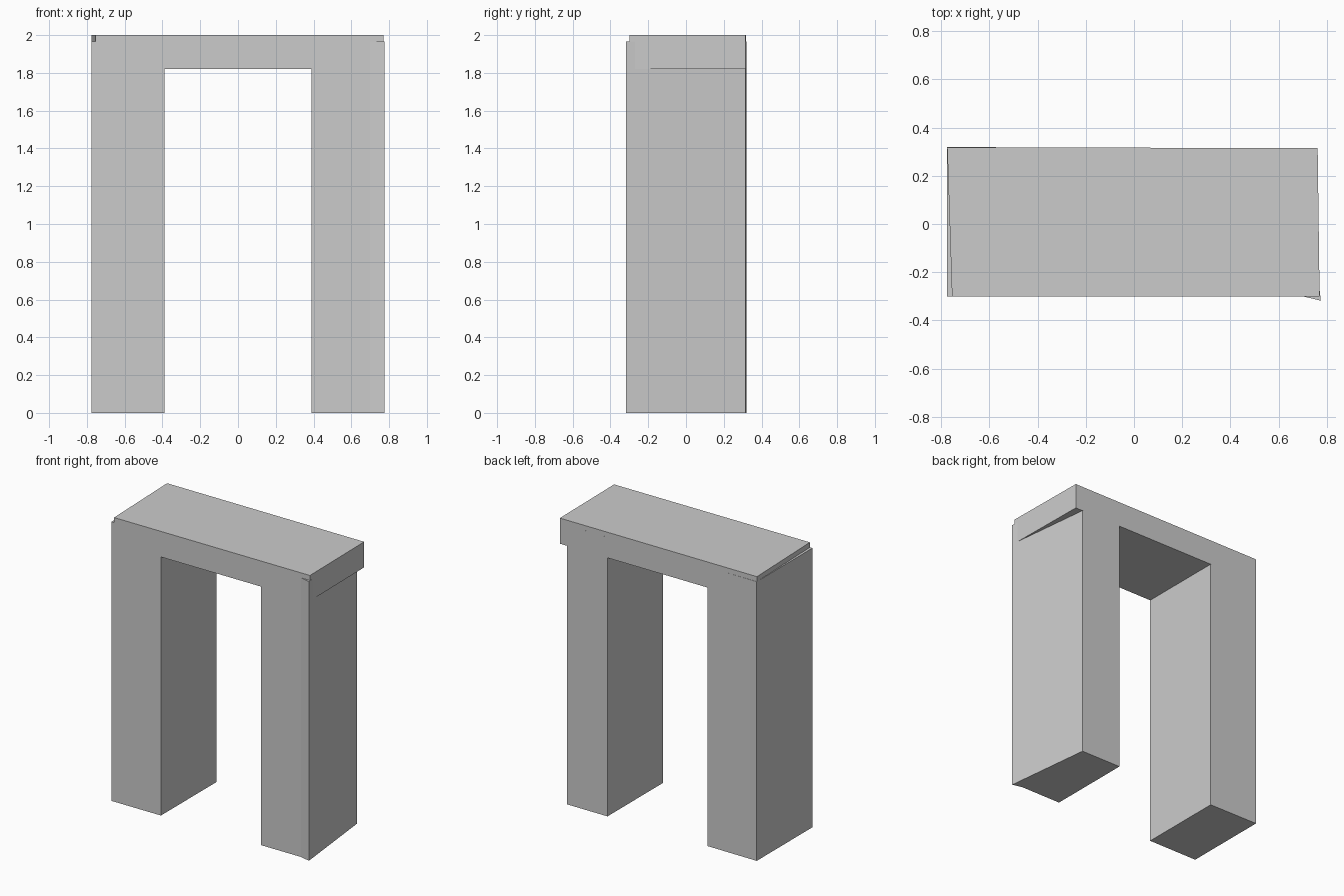
import bpy
import bmesh

cube = bpy.data.objects.get("Cube")
if cube:
    bpy.data.objects.remove(cube, do_unlink=True)

grey = bpy.data.materials.new("stone grey")
grey.use_nodes = True
colour = (0.6, 0.6, 0.6, 1)
grey.diffuse_color = colour
grey.node_tree.nodes["Principled BSDF"].inputs["Base Color"].default_value = colour


def prism(name, outline, bottom, top):
    """Extrude a plan outline upwards between two heights."""
    bm = bmesh.new()
    base = bm.faces.new([bm.verts.new((x, y, bottom)) for x, y in outline])
    extruded = bmesh.ops.extrude_face_region(bm, geom=[base])["geom"]
    for v in extruded:
        if isinstance(v, bmesh.types.BMVert):
            v.co.z = top
    bmesh.ops.recalc_face_normals(bm, faces=bm.faces)
    mesh = bpy.data.meshes.new(name)
    bm.to_mesh(mesh)
    bm.free()
    mesh.materials.append(grey)
    obj = bpy.data.objects.new(name, mesh)
    bpy.context.collection.objects.link(obj)
    return obj


# Lintel with slightly skewed ends
arch = prism("arch", [(-0.755, -0.3), (0.77, -0.3), (0.762, 0.315), (-0.775, 0.318)], 1.82, 2)

# Legs rise into the lintel; their outer corners stand just proud of it
right_leg = prism("right_leg", [(-0.775, -0.3), (-0.39, -0.3), (-0.39, 0.317), (-0.775, 0.32)], 0, 1.965)
left_leg = prism("left_leg", [(0.39, -0.3), (0.7, -0.3), (0.775, -0.318), (0.705, 0.315), (0.39, 0.316)], 0, 1.965)

# Weld the legs and lintel into one solid
bpy.context.view_layer.objects.active = arch
for leg in (right_leg, left_leg):
    weld = arch.modifiers.new("weld " + leg.name, "BOOLEAN")
    weld.operation = "UNION"
    weld.solver = "EXACT"
    weld.object = leg
    bpy.ops.object.modifier_apply(modifier=weld.name)
    bpy.data.objects.remove(leg, do_unlink=True)
